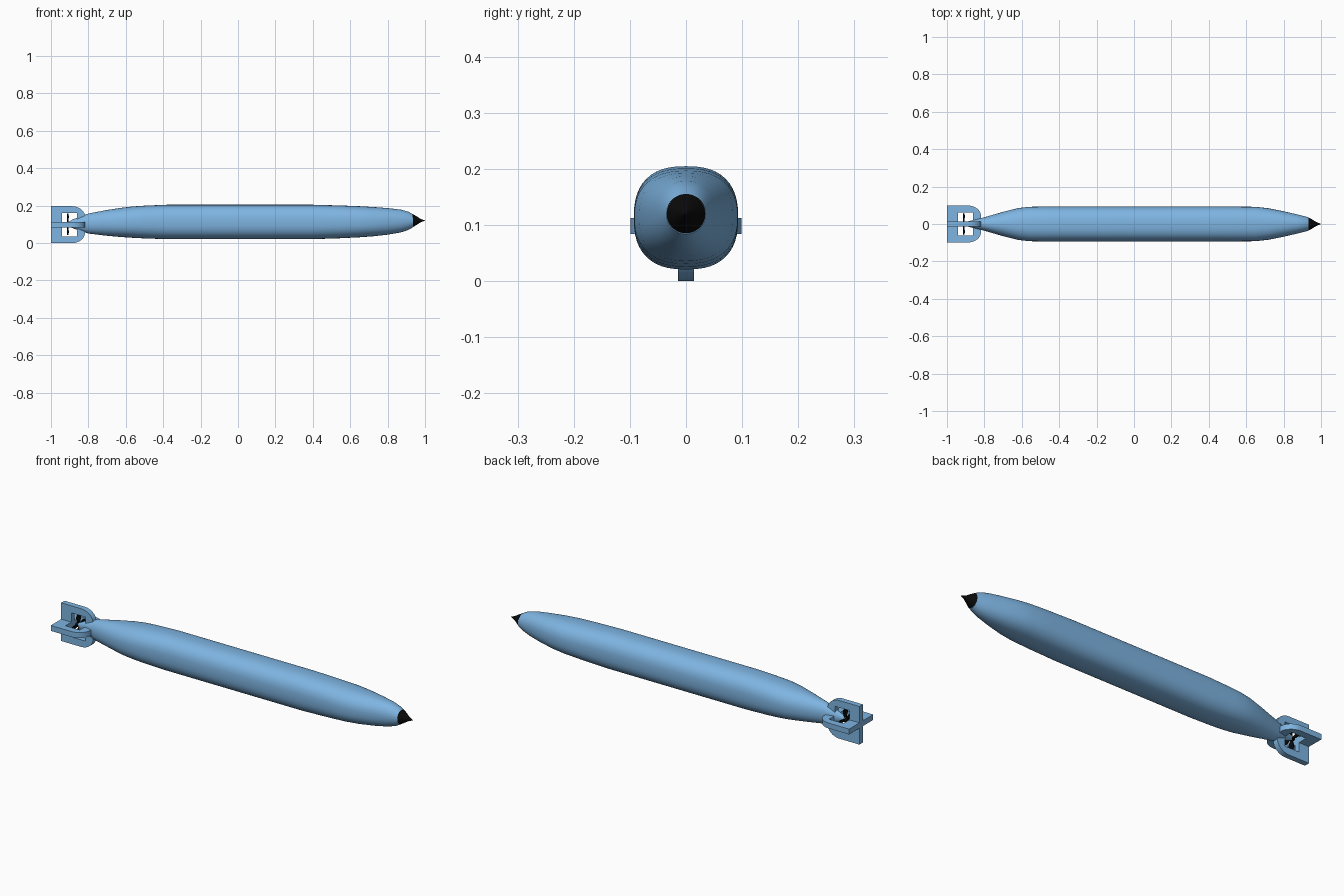
import bpy, bmesh, math
from mathutils import Matrix, Vector

if "Cube" in bpy.data.objects:
    bpy.data.objects.remove(bpy.data.objects["Cube"])


def material(name, rgb):
    m = bpy.data.materials.new(name)
    m.diffuse_color = (*rgb, 1)
    m.use_nodes = True
    m.node_tree.nodes["Principled BSDF"].inputs["Base Color"].default_value = m.diffuse_color
    return m


BLUE = material("light_blue", (0.21, 0.46, 0.76))
BLACK = material("black", (0.003, 0.003, 0.003))


def finish(bm, name, mat, angle=40):
    bmesh.ops.recalc_face_normals(bm, faces=bm.faces)
    me = bpy.data.meshes.new(name)
    bm.to_mesh(me)
    bm.free()
    me.materials.append(mat)
    ob = bpy.data.objects.new(name, me)
    bpy.context.collection.objects.link(ob)
    bpy.context.view_layer.objects.active = ob
    ob.select_set(True)
    bpy.ops.object.shade_smooth_by_angle(angle=math.radians(angle))
    ob.select_set(False)
    return ob


def loft(name, mat, stations, n=48):
    """Skin superellipse rings; station = (x, half width, bottom z, top z, exponent)."""
    bm = bmesh.new()
    rings = []
    for x, w, lo, hi, e in stations:
        ring = []
        for i in range(n):
            a = 2 * math.pi * i / n
            c, s = math.cos(a), math.sin(a)
            y = w * math.copysign(abs(c) ** (2 / e), c)
            z = (hi - lo) / 2 * math.copysign(abs(s) ** (2 / e), s)
            ring.append(bm.verts.new((x, y, (lo + hi) / 2 + z)))
        rings.append(ring)
    for a, b in zip(rings, rings[1:]):
        for i in range(n):
            j = (i + 1) % n
            bm.faces.new((a[i], a[j], b[j], b[i]))
    bm.faces.new(rings[0])
    bm.faces.new(rings[-1])
    return finish(bm, name, mat)


def plate(bm, pts, thick, matrix):
    """Extrude an (x, z) outline symmetrically along y and place it."""
    f = bm.faces.new([bm.verts.new((x, -thick / 2, z)) for x, z in pts])
    ext = bmesh.ops.extrude_face_region(bm, geom=[f])
    new = [v for v in ext["geom"] if isinstance(v, bmesh.types.BMVert)]
    bmesh.ops.translate(bm, verts=new, vec=(0, thick, 0))
    bmesh.ops.transform(bm, matrix=matrix, verts=list(set(f.verts) | set(new)))


# Hull
loft("hull", BLUE, [
    (-0.92, 0.006, 0.093, 0.107, 2.0),
    (-0.88, 0.016, 0.078, 0.128, 2.0),
    (-0.80, 0.036, 0.051, 0.158, 2.1),
    (-0.70, 0.065, 0.039, 0.177, 2.2),
    (-0.62, 0.085, 0.032, 0.189, 2.35),
    (-0.56, 0.092, 0.028, 0.196, 2.4),
    (-0.50, 0.093, 0.025, 0.200, 2.45),
    (-0.38, 0.093, 0.021, 0.205, 2.5),
    (0.40, 0.093, 0.021, 0.205, 2.5),
    (0.55, 0.093, 0.026, 0.201, 2.45),
    (0.65, 0.092, 0.031, 0.197, 2.4),
    (0.72, 0.084, 0.036, 0.193, 2.35),
    (0.80, 0.068, 0.045, 0.187, 2.25),
    (0.87, 0.052, 0.057, 0.179, 2.15),
    (0.91, 0.042, 0.070, 0.168, 2.05),
    (0.935, 0.035, 0.084, 0.154, 2.0)])

# Nose cap with a small pointed tip
NOSE = [(0.933, 0.0355), (0.945, 0.029), (0.958, 0.021),
        (0.972, 0.012), (0.985, 0.006), (1.0, 0.0008)]
loft("nose_cap", BLACK, [(x, r, 0.12 - r, 0.12 + r, 2) for x, r in NOSE])

# Cross-shaped tail fins, each with a square opening around the propeller
AXIS = 0.0985
half = [(-1, 0), (-1, 0.0985)]
for i in range(9):
    a = math.radians(90 - i * 90 / 8)
    half.append((-0.885 + 0.068 * math.cos(a), 0.0385 + 0.06 * math.sin(a)))
half += [(-0.817, 0), (-0.86, 0), (-0.86, 0.062), (-0.942, 0.062), (-0.942, 0)]
bm = bmesh.new()
for k in range(4):
    plate(bm, half, 0.028,
          Matrix.Translation((0, 0, AXIS)) @ Matrix.Rotation(k * math.pi / 2, 4, 'X'))
finish(bm, "tail_fins", BLUE, 30)

# Propeller: hub and four rounded thin blades
bm = bmesh.new()
bmesh.ops.create_cone(bm, cap_ends=True, segments=20, radius1=0.010, radius2=0.010, depth=0.022,
                      matrix=Matrix.Translation((-0.912, 0, AXIS + 0.002)) @ Matrix.Rotation(math.pi / 2, 4, 'Y'))
blade = [(-0.004, 0.005), (0.004, 0.005)]
blade += [(0.014 * math.cos(a), 0.040 + 0.018 * math.sin(a))
          for a in (math.radians(-40 + 26 * i) for i in range(11))]
for k in range(4):
    plate(bm, blade, 0.004,
          Matrix.Translation((-0.910, 0, AXIS + 0.002))
          @ Matrix.Rotation(k * math.pi / 2, 4, 'X')
          @ Matrix.Rotation(math.radians(75), 4, 'Z'))
finish(bm, "propeller", BLACK, 30)
